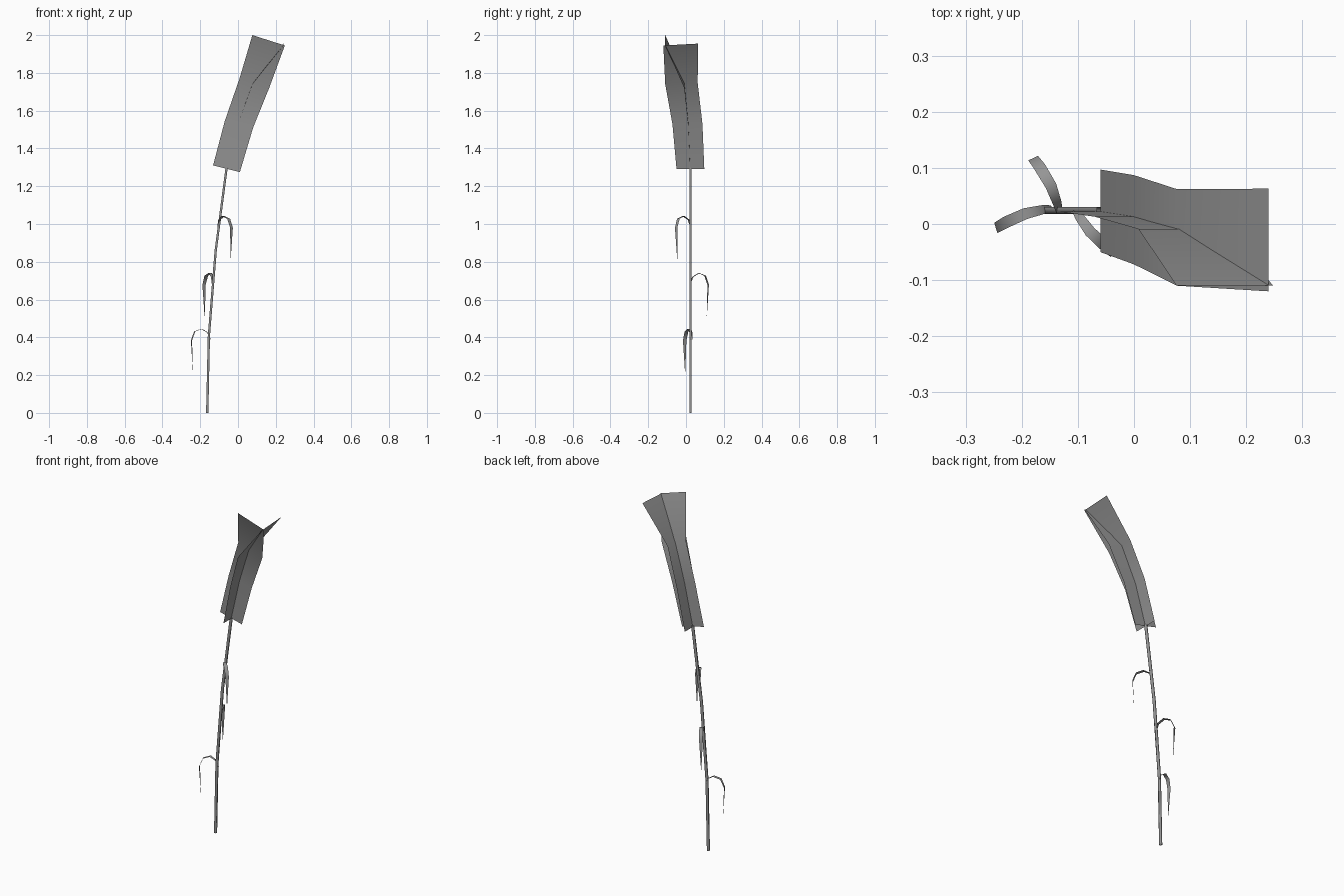
import bpy
from math import cos, sin, pi, radians
from mathutils import Vector

if "Cube" in bpy.data.objects:
    bpy.data.objects.remove(bpy.data.objects["Cube"])

# One dark grey for the whole plant
grey = bpy.data.materials.new("dark_grey")
grey.diffuse_color = (.3, .3, .3, 1)
grey.use_nodes = True
grey.node_tree.nodes["Principled BSDF"].inputs["Base Color"].default_value = grey.diffuse_color


def make(name, verts, faces):
    me = bpy.data.meshes.new(name)
    me.from_pydata([tuple(v) for v in verts], [], faces)
    me.materials.append(grey)
    me.shade_smooth()
    ob = bpy.data.objects.new(name, me)
    bpy.context.collection.objects.link(ob)
    return ob


def ribbon(name, rows):
    """Strip of quads from (left, right) point pairs."""
    verts = [p for row in rows for p in row]
    faces = [(2*i, 2*i+1, 2*i+3, 2*i+2) for i in range(len(rows) - 1)]
    return make(name, verts, faces)


# Stem: thin four-sided tube bending to the right
path = [(-.163, 0), (-.154, .41), (-.118, .86), (-.06, 1.30)]
n, r, sy = 4, .0085, .024
verts = [(x + r*cos(2*pi*k/n + pi/4), sy + r*sin(2*pi*k/n + pi/4), z)
         for x, z in path for k in range(n)]
faces = [(i*n + k, i*n + (k+1) % n, (i+1)*n + (k+1) % n, (i+1)*n + k)
         for i in range(len(path) - 1) for k in range(n)]
make("stem", verts, faces)

# Drooping leaves: (distance, height, sideways bow, half width)
profile = [(-.002, -.025, 0, .006), (.012, .012, -.003, .008),
           (.046, .032, -.006, .010), (.085, .018, -.002, .0105),
           (.104, -.03, .002, .0095), (.096, -.195, .002, .001)]


def leaf(name, base, angle):
    d = Vector((cos(radians(angle)), sin(radians(angle)), 0))
    s = Vector((-d.y, d.x, 0))
    up = Vector((0, 0, 1))
    rows = []
    for dist, h, bow, w in profile:
        c = Vector(base) + d*dist + up*h + s*bow
        # outer part rolls slightly about its length
        rows.append((c - s*w, c + s*w))
    ribbon(name, rows)


leaf("lower_leaf", (-.148, .027, .413), 198)
leaf("middle_leaf", (-.134, .024, .708), 115)
leaf("upper_leaf", (-.104, .025, 1.01), 311)

# Seed plume: two crossed bent cards
ribbon("plume_card_wide", [
    ((-.132, .022, 1.31), (.01, .022, 1.275)),
    ((-.07, .013, 1.545), (.08, .013, 1.51)),
    ((.008, -.009, 1.77), (.165, -.009, 1.72)),
    ((.076, -.11, 2.0), (.248, -.11, 1.945))])
ribbon("plume_card_deep", [
    ((-.06, -.05, 1.29), (-.06, .097, 1.29)),
    ((.0, -.072, 1.53), (.0, .087, 1.53)),
    ((.077, -.11, 1.74), (.077, .062, 1.745)),
    ((.24, -.12, 1.945), (.24, .063, 1.955))])
